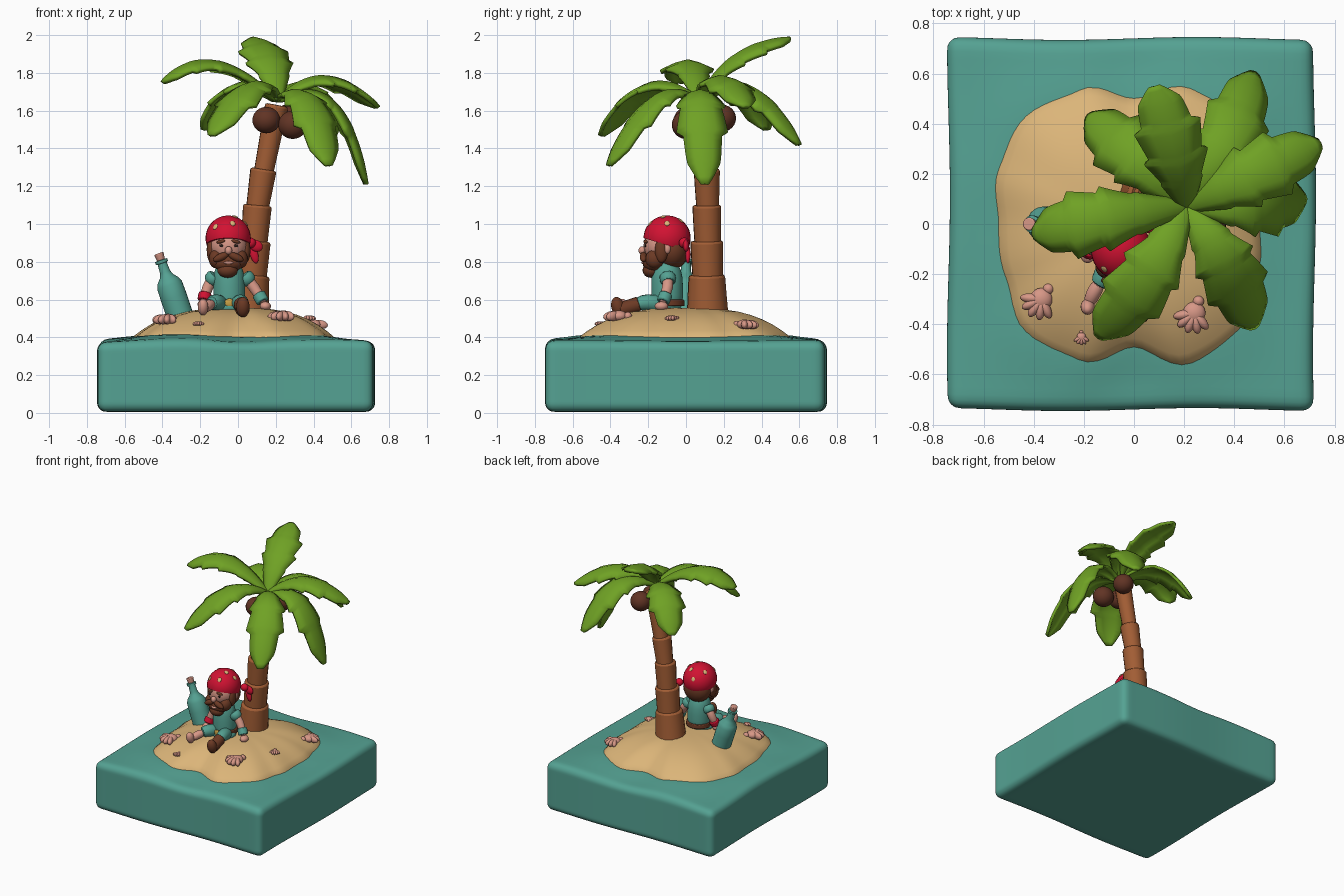
import bpy, bmesh, math
from mathutils import Vector as V, Matrix, Euler

if "Cube" in bpy.data.objects:
    bpy.data.objects.remove(bpy.data.objects["Cube"])

def material(name, c):
    m = bpy.data.materials.new(name)
    m.diffuse_color = (*c, 1)
    m.use_nodes = True
    m.node_tree.nodes["Principled BSDF"].inputs["Base Color"].default_value = m.diffuse_color
    return m

TEAL = material("teal", (0.09, 0.36, 0.29))
SAND = material("sand", (0.71, 0.46, 0.19))
GREEN = material("leaf green", (0.16, 0.36, 0.018))
BARK = material("bark", (0.36, 0.11, 0.035))
NUT = material("coconut brown", (0.12, 0.034, 0.018))
SKIN = material("skin pink", (0.68, 0.31, 0.24))
RED = material("red", (0.64, 0.006, 0.032))
HAIR = material("hair brown", (0.15, 0.042, 0.018))
GOLD = material("gold", (0.6, 0.36, 0.06))
DARK = material("dark", (0.02, 0.012, 0.01))

def finish(name, bm, mat, angle=45):
    bmesh.ops.recalc_face_normals(bm, faces=bm.faces)
    me = bpy.data.meshes.new(name)
    bm.to_mesh(me)
    bm.free()
    me.materials.append(mat)
    for p in me.polygons:
        p.use_smooth = True
    me.set_sharp_from_angle(angle=math.radians(angle))
    ob = bpy.data.objects.new(name, me)
    bpy.context.collection.objects.link(ob)
    return ob

def blobs(name, parts, mat):
    """Ellipsoids in one object: (location, radii[, rotation in degrees])."""
    bm = bmesh.new()
    for loc, rad, *rot in parts:
        e = Euler([math.radians(a) for a in (rot[0] if rot else (0, 0, 0))])
        m = Matrix.Translation(loc) @ e.to_matrix().to_4x4() @ Matrix.Diagonal((*rad, 1))
        bmesh.ops.create_uvsphere(bm, u_segments=18, v_segments=12, radius=1, matrix=m)
    return finish(name, bm, mat, 80)

def tube(name, pts, radii, mat, sides=14, subdiv=0, bevel=0):
    """Round sweep along points with a radius at each."""
    pts = [V(p) for p in pts]
    bm = bmesh.new()
    rings = []
    for i, (p, r) in enumerate(zip(pts, radii)):
        t = (pts[min(i + 1, len(pts) - 1)] - pts[max(i - 1, 0)]).normalized()
        a = t.cross(V((0.13, 0.97, 0.2))).normalized()
        b = t.cross(a)
        rings.append([bm.verts.new(p + r * (a * math.cos(k * math.tau / sides) + b * math.sin(k * math.tau / sides)))
                      for k in range(sides)])
    for r0, r1 in zip(rings, rings[1:]):
        for k in range(sides):
            bm.faces.new((r0[k], r0[(k + 1) % sides], r1[(k + 1) % sides], r1[k]))
    bm.faces.new(rings[0])
    bm.faces.new(rings[-1])
    ob = finish(name, bm, mat)
    if bevel:
        m = ob.modifiers.new("bevel", "BEVEL")
        m.width, m.segments, m.limit_method, m.angle_limit = bevel, 2, "ANGLE", 0.8
    if subdiv:
        m = ob.modifiers.new("subdiv", "SUBSURF")
        m.levels = m.render_levels = subdiv
    return ob

# Island outline as a radius every 22.5 degrees
RAD = [.50, .53, .60, .585, .50, .585, .62, .585, .54, .555, .62, .595, .49, .60, .60, .53]
def shore(a):
    f = (a % math.tau) / math.tau * 16
    i = int(f) % 16
    k = (1 - math.cos((f - int(f)) * math.pi)) / 2
    return RAD[i] * (1 - k) + RAD[(i + 1) % 16] * k
def ground(x, y):
    s = math.hypot(x, y) / shore(math.atan2(y, x))
    return 0.405 + 0.15 * (1 - s ** 3)

# Water block: rounded, slightly wavy slab that swells towards the shore
bm = bmesh.new()
bmesh.ops.create_cube(bm, size=2)
bmesh.ops.subdivide_edges(bm, edges=bm.edges, cuts=31, use_grid_fill=True)
half, r = V((0.73, 0.74, 0.19)), 0.05
for v in bm.verts:
    p = V([h * math.sin(c * math.pi / 2) for c, h in zip(v.co, half)])
    q = V([max(-h + r, min(h - r, c)) for c, h in zip(p, half)])
    p = q + (p - q).normalized() * r
    x, y = p.x, p.y
    up = max(0, p.z / 0.19)
    s = math.hypot(x, y) / shore(math.atan2(y, x))
    p.x += 0.008 * math.sin(5 * y + 1) * abs(x) - 0.01
    p.y += 0.008 * math.sin(6 * x) * abs(y)
    p.z += 0.195 + up * (0.03 * math.exp(-((s - 0.9) / 0.3) ** 2) + 0.008 * math.sin(7 * x + 1) * math.cos(5 * y) - 0.004)
    v.co = p
finish("water_block", bm, TEAL, 60)

# Sand mound
bm = bmesh.new()
N = 96
rows = []
for s in (0.06, 0.2, 0.35, 0.5, 0.62, 0.74, 0.84, 0.93, 1.0, 1.03):
    row = []
    for k in range(N):
        a = k * math.tau / N
        d = shore(a) * s
        row.append(bm.verts.new((d * math.cos(a), d * math.sin(a),
                                 0.33 if s > 1 else 0.405 + 0.15 * (1 - s ** 3))))
    rows.append(row)
for r0, r1 in zip(rows, rows[1:]):
    for k in range(N):
        bm.faces.new((r0[k], r0[(k + 1) % N], r1[(k + 1) % N], r1[k]))
bm.faces.new(rows[0])
bm.faces.new(rows[-1])
finish("sand_mound", bm, SAND, 60)

# Palm trunk: flared segments stacked along a lean
for i, (x0, z0, r0, x1, z1, r1) in enumerate((
        (.05, .50, .112, .07, .73, .097), (.07, .70, .08, .086, .91, .088), (.085, .89, .07, .103, 1.10, .077),
        (.102, 1.08, .06, .135, 1.29, .07), (.135, 1.27, .052, .205, 1.63, .062))):
    tube(f"trunk_segment_{i}", [(x0, 0.115, z0), ((x0 + x1) / 2, 0.112, (z0 + z1) / 2), (x1, 0.11, z1)],
         [r0, (r0 + r1) / 2, r1], BARK, 16, bevel=0.012)

# Coconuts
blobs("coconuts", [((.15, .01, 1.55), (.075, .075, .07)), ((.29, .0, 1.525), (.078, .075, .075)),
                   ((.26, .19, 1.56), (.075, .075, .072))], NUT)

# Palm leaves: arched blades with notched edges, given by middle and tip points
WIDTH = [(0, .03), (.25, .09), (.5, .13), (.72, .13), (.9, .09), (1, .02)]
def width(t):
    for (a, wa), (b, wb) in zip(WIDTH, WIDTH[1:]):
        if t <= b:
            return wa + (wb - wa) * (t - a) / (b - a)
base = V((0.21, 0.07, 1.65))
for i, (mid, tip) in enumerate((
        ((-.12, .02, 1.85), (-.40, -.04, 1.75)), ((.0, .27, 1.73), (-.18, .43, 1.5)),
        ((.17, .26, 1.88), (.08, .55, 1.98)), ((.37, .33, 1.72), (.48, .60, 1.42)),
        ((.46, .19, 1.77), (.74, .32, 1.62)), ((.50, .08, 1.64), (.68, .10, 1.21)),
        ((.37, -.17, 1.66), (.48, -.41, 1.31)), ((.06, -.2, 1.73), (-.14, -.45, 1.47)))):
    mid, tip = V(mid), V(tip)
    c = 2 * mid - (base + tip) / 2
    flat = V((tip.x - base.x, tip.y - base.y, 0)).normalized()
    side = flat.cross(V((0, 0, 1)))
    bm = bmesh.new()
    rows = []
    for k in range(33):
        t = k / 32
        p = base * (1 - t) ** 2 + c * 2 * t * (1 - t) + tip * t * t
        tan = ((c - base) * (1 - t) + (tip - c) * t).normalized()
        nor = side.cross(tan)
        w = width(t) * (0.8 + 0.25 * ((t * 4) % 1) if 0.25 < t < 0.97 else 0.9)
        rows.append([bm.verts.new(p + side * w * u - nor * w * (0.3 * u * u - (0.06 if u == 0 else 0))
                                  + tan * 0.02 * abs(u) * (1 - t)) for u in (-1, -.5, 0, .5, 1)])
    for r0, r1 in zip(rows, rows[1:]):
        for k in range(4):
            bm.faces.new((r0[k], r0[k + 1], r1[k + 1], r1[k]))
    ob = finish(f"palm_leaf_{i}", bm, GREEN, 60)
    m = ob.modifiers.new("thickness", "SOLIDIFY")
    m.thickness, m.offset = 0.022, 0

# Bottle leaning in the sand, with cork
b0, b1 = V((-.305, 0, .51)), V((-.42, 0, .845))
prof = [(0, .06), (.02, .07), (.3, .071), (.5, .069), (.57, .058), (.64, .036), (.70, .028), (.84, .025),
        (.845, .034), (.89, .034), (.895, .02)]
tube("bottle", [b0.lerp(b1, f) for f, _ in prof], [q for _, q in prof], TEAL, 24)
tube("bottle_cork", [b0.lerp(b1, .88), b0.lerp(b1, .94), b0.lerp(b1, 1)], [.02, .024, .027], SKIN, 16, bevel=0.006)

# Fan shells: ribs spread from a hinge
for i, (x, y, size, turn) in enumerate(((-.37, -.30, 1, 235), (.24, -.355, 1, 250), (.40, .31, .9, 60),
                                        (.37, -.07, .5, 300), (-.21, -.45, .4, 270))):
    z = ground(x, y) + 0.012 * size
    parts = [((x, y, z), (.045 * size, .045 * size, .03 * size))]
    for k in range(-2, 3):
        a = math.radians(turn + k * 30)
        d = 0.04 * size
        parts.append(((x + d * math.cos(a), y + d * math.sin(a), z), (.045 * size, .02 * size, .026 * size),
                      (0, 8, turn + k * 30)))
    a = math.radians(turn + 180)
    parts.append(((x + .05 * size * math.cos(a), y + .05 * size * math.sin(a), z), (.022 * size,) * 3))
    blobs(f"shell_{i}", parts, SKIN)

# Seated sailor: torso, belt, buckle
tube("shirt", [(-.045, -.10, .53), (-.045, -.10, .62), (-.048, -.10, .72), (-.05, -.105, .78), (-.05, -.11, .81)],
     [.088, .085, .088, .07, .04], TEAL, 16, 1)
tube("belt", [(-.045, -.10, .565), (-.045, -.10, .60)], [.094, .092], HAIR, 24, bevel=0.006)
blobs("buckle", [((-.045, -.193, .583), (.028, .008, .022))], GOLD)
blobs("hips", [((-.045, -.12, .56), (.10, .08, .05))], TEAL)

# Legs: one bare foot, one boot
tube("left_trouser", [(-.08, -.12, .57), (-.12, -.21, .59), (-.145, -.25, .58)], [.05, .047, .045], TEAL, 12, 1)
tube("bare_leg", [(-.135, -.23, .58), (-.165, -.28, .565), (-.18, -.32, .55)], [.032, .03, .028], SKIN, 12, 1)
blobs("bare_foot", [((-.185, -.33, .56), (.028, .03, .045), (20, 0, 0))], SKIN)
tube("right_trouser", [(0, -.12, .57), (.015, -.21, .59), (.022, -.27, .575)], [.052, .047, .044], TEAL, 12, 1)
tube("boot_shaft", [(.018, -.25, .575), (.024, -.35, .545)], [.042, .038], HAIR, 14, bevel=0.006)
blobs("boot_foot", [((.026, -.36, .56), (.036, .035, .055), (15, 0, 0))], HAIR)

# Arms, cuffs and hands
for name, s, el, ha, cuff in (("left", (-.115, -.1, .735), (-.165, -.08, .67), (-.185, -.12, .575), RED),
                              ("right", (.025, -.1, .735), (.085, -.09, .67), (.145, -.13, .565), TEAL)):
    s, el, ha = V(s), V(el), V(ha)
    tube(name + "_sleeve", [s, s.lerp(el, .4), s.lerp(el, .75)], [.046, .045, .042], TEAL, 12, 1)
    tube(name + "_arm", [s, el, ha], [.032, .031, .026], SKIN, 12, 1)
    tube(name + "_cuff", [el.lerp(ha, .4), el.lerp(ha, .78)], [.036, .035], cuff, 14, bevel=0.006)
    blobs(name + "_hand", [(ha, (.03, .036, .024))], SKIN)

# Head, hair and beard
blobs("head", [((-.05, -.125, .885), (.1, .1, .1)), ((-.15, -.1, .87), (.016, .02, .028)),
               ((.05, -.1, .87), (.016, .02, .028))], SKIN)
blobs("hair", [((-.05, -.07, .865), (.108, .085, .105)), ((-.142, -.13, .86), (.024, .035, .065)),
               ((.042, -.13, .86), (.024, .035, .065))], HAIR)
blobs("beard", [((-.052, -.17, .795), (.085, .06, .05)), ((-.055, -.185, .755), (.055, .045, .04)),
                ((-.115, -.165, .815), (.04, .05, .05)), ((.012, -.165, .815), (.04, .05, .05)),
                ((-.09, -.225, .825), (.045, .02, .02), (0, -25, 0)), ((-.012, -.225, .825), (.045, .02, .02), (0, 25, 0)),
                ((-.09, -.213, .907), (.026, .012, .009), (0, -12, 0)), ((-.012, -.213, .907), (.026, .012, .009), (0, 12, 0))], HAIR)
blobs("nose", [((-.05, -.232, .86), (.02, .02, .022))], SKIN)
blobs("mouth", [((-.05, -.228, .795), (.025, .008, .008))], SKIN)
blobs("eyes", [((-.088, -.216, .885), (.012, .005, .008)), ((-.012, -.216, .885), (.012, .005, .008))], DARK)

# Headscarf: dome cut by a plane that drops to the back, with knot, tails and patches
bm = bmesh.new()
c = V((-.052, -.1, .925))
bmesh.ops.create_uvsphere(bm, u_segments=28, v_segments=18, radius=1,
                          matrix=Matrix.Translation(c) @ Matrix.Diagonal((.12, .125, .12, 1)))
cut = bmesh.ops.bisect_plane(bm, geom=bm.verts[:] + bm.edges[:] + bm.faces[:], plane_co=(0, -.2, .918),
                             plane_no=(0, .3, 1), clear_inner=True)
bmesh.ops.edgeloop_fill(bm, edges=[e for e in cut["geom_cut"] if isinstance(e, bmesh.types.BMEdge)])
finish("headscarf", bm, RED)
blobs("scarf_knot", [((.065, -.01, .90), (.03, .028, .028)), ((.095, .0, .885), (.038, .016, .03), (0, 30, 0)),
                     ((.085, .01, .84), (.022, .014, .05), (0, -15, 0))], RED)
patches = []
for az, el in ((-75, 40), (-130, 30), (150, 45), (70, 50), (100, 20), (0, 40), (-30, 70)):
    a, e = math.radians(az), math.radians(el)
    n = V((math.cos(a) * math.cos(e), math.sin(a) * math.cos(e), math.sin(e)))
    patches.append((c + n * .121, (.017, .014, .005), (0, 90 - el, az)))
blobs("scarf_patches", patches, SAND)
